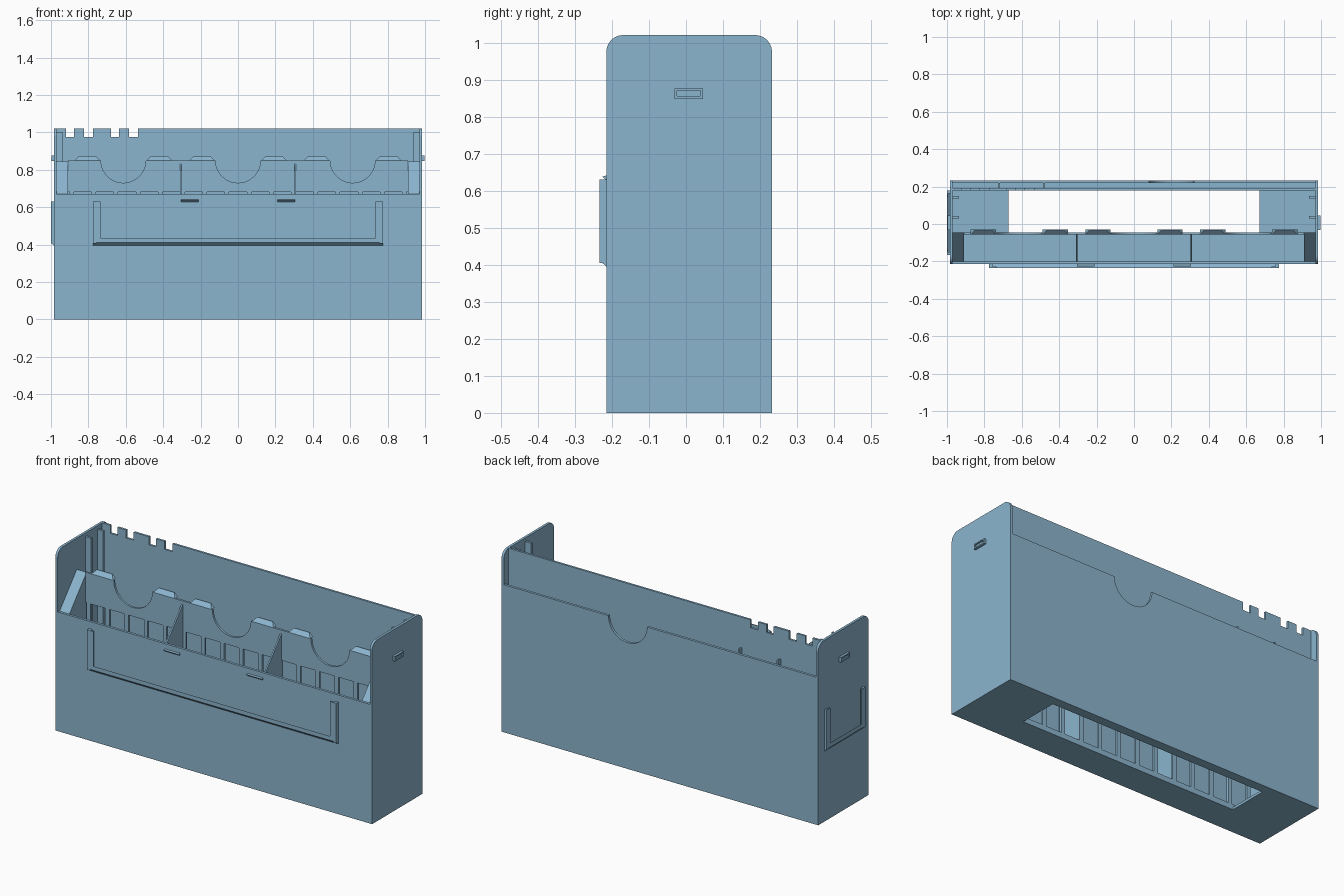
import bpy, bmesh, math
from mathutils import Vector

if "Cube" in bpy.data.objects:
    bpy.data.objects.remove(bpy.data.objects["Cube"])

blue = bpy.data.materials.new("soft_blue")
blue.diffuse_color = (0.26, 0.46, 0.62, 1)
blue.use_nodes = True
blue.node_tree.nodes["Principled BSDF"].inputs["Base Color"].default_value = blue.diffuse_color


def finish(bm, name):
    bmesh.ops.recalc_face_normals(bm, faces=bm.faces)
    me = bpy.data.meshes.new(name)
    bm.to_mesh(me)
    bm.free()
    me.materials.append(blue)
    ob = bpy.data.objects.new(name, me)
    bpy.context.collection.objects.link(ob)
    return ob


def prism(name, pts, axis, a, b):
    """Outline pts extruded from a to b along x (pts are y,z) or y (pts are x,z)."""
    bm = bmesh.new()
    place = (lambda p: (a, p[0], p[1])) if axis == 'x' else (lambda p: (p[0], a, p[1]))
    face = bm.faces.new([bm.verts.new(place(p)) for p in pts])
    out = bmesh.ops.extrude_face_region(bm, geom=[face])
    step = Vector((b - a, 0, 0)) if axis == 'x' else Vector((0, b - a, 0))
    bmesh.ops.translate(bm, vec=step,
                        verts=[v for v in out['geom'] if isinstance(v, bmesh.types.BMVert)])
    return finish(bm, name)


def box(name, x0, x1, y0, y1, z0, z1):
    return prism(name, [(x0, z0), (x1, z0), (x1, z1), (x0, z1)], 'y', y0, y1)


def arc(cx, cz, r, a0, a1, n):
    return [(cx + r * math.cos(math.radians(a0 + (a1 - a0) * i / n)),
             cz + r * math.sin(math.radians(a0 + (a1 - a0) * i / n))) for i in range(n + 1)]


W, T = 0.985, 0.014          # half width, wall thickness
YF, YB, H = -0.215, 0.232, 1.02
YI = -0.045                  # back of the partition wall

# Side walls with rounded top corners, guide rails and outer clips
side = ([(YF, 0), (YB, 0)] + arc(YB - 0.045, H - 0.045, 0.045, 0, 90, 10)
        + arc(YF + 0.045, H - 0.045, 0.045, 90, 180, 10))
for s, tag in ((-1, "left"), (1, "right")):
    prism(tag + "_side_wall", side, 'x', s * (W - T), s * W)
    for y in (0.03, 0.137):
        box(tag + "_guide_rail", *sorted((s * 0.935, s * (W - T))), y, y + 0.013, T, 1.0)
    for nm, y0, y1, z0, z1, d in (("clip_core", -0.024, 0.039, 0.855, 0.87, 0.005),
                                  ("clip_bottom", -0.031, 0.046, 0.848, 0.855, 0.013),
                                  ("clip_top", -0.031, 0.046, 0.87, 0.876, 0.013),
                                  ("clip_end", -0.031, -0.024, 0.855, 0.87, 0.013),
                                  ("clip_end", 0.039, 0.046, 0.855, 0.87, 0.013)):
        box(tag + "_" + nm, *sorted((s * W, s * (W + d))), y0, y1, z0, z1)

# Floor with a large rectangular opening
XI = W - T
box("floor_front", -XI, XI, YF, YI, 0, T)
box("floor_back", -XI, XI, 0.18, YB, 0, T)
for s in (-1, 1):
    box("floor_end", *sorted((s * 0.67, s * XI)), YI, 0.18, 0, T)

# Front wall
box("front_wall", -XI, XI, YF, YF + T, T, 0.67)

# Outer back wall with a half-round finger notch
back = [(-XI, T), (XI, T), (XI, 0.83)] + arc(0.2, 0.83, 0.12, 0, -180, 24) + [(-XI, 0.83)]
prism("outer_back_wall", back, 'y', YB - T, YB)

# Inner back panel with notched top edge
top = [(-XI, H)]
for a, b in ((-0.92, -0.877), (-0.823, -0.775), (-0.68, -0.636), (-0.583, -0.535)):
    top += [(a, H), (a, 0.975), (b, 0.975), (b, H)]
prism("inner_back_panel", [(XI, H), (XI, T), (-XI, T)] + top, 'y', 0.18, 0.192)
for x in (-0.72, -0.48):
    box("back_pocket_divider", x - 0.004, x + 0.004, 0.192, YB - T, T, 0.85)

# Partition: scalloped upper panel above a row of tall slots
PX, Y0 = 0.91, YI - 0.012
edge = [(-PX, 0.85)]
for c in (-0.613, 0, 0.613):
    edge += arc(c, 0.85, 0.12, 180, 360, 24)
prism("partition_top", edge + [(PX, 0.85), (PX, 0.68), (-PX, 0.68)], 'y', Y0, YI)
box("partition_base", -PX, PX, Y0, YI, T, 0.03)
pitch = 1.78 / 15
for i in range(16):
    x = -0.89 + i * pitch
    box("partition_post", x - 0.012, x + 0.012, Y0, YI, 0.03, 0.68)

# Sloped tabs on the partition's top edge
for c in (-0.613, 0, 0.613):
    for s in (-1, 1):
        x0, x1 = sorted((c + s * 0.125, c + s * 0.26))
        bm = bmesh.new()
        low = [bm.verts.new(p) for p in ((x0, Y0, 0.85), (x1, Y0, 0.85),
                                         (x1, -0.03, 0.85), (x0, -0.03, 0.85))]
        hi = [bm.verts.new(p) for p in ((x0 + 0.02, -0.035, 0.871), (x1 - 0.02, -0.035, 0.871),
                                        (x1 - 0.02, -0.03, 0.871), (x0 + 0.02, -0.03, 0.871))]
        bm.faces.new(low)
        bm.faces.new(hi)
        for i in range(4):
            j = (i + 1) % 4
            bm.faces.new((low[i], low[j], hi[j], hi[i]))
        finish(bm, "partition_tab")

# Sloped compartment dividers and end blocks
slope = [(YF + T, T), (YI, T), (YI, 0.845), (YF + T, 0.665)]
for s in (-1, 1):
    prism("compartment_divider", slope, 'x', s * 0.307 - 0.004, s * 0.307 + 0.004)
    prism("compartment_end_block", slope, 'x', s * PX, s * XI)

# Front label holder: U-shaped rails with overhanging lip and chamfered bottom
L = 0.775
prism("label_bottom_rail", [(YF, 0.395), (YF, 0.42), (-0.234, 0.435), (-0.234, 0.412)], 'x', -L, L)
for s in (-1, 1):
    box("label_side_rail", *sorted((s * (L - 0.018), s * L)), -0.234, YF, 0.405, 0.63)
    box("label_side_lip", *sorted((s * (L - 0.04), s * L)), -0.234, -0.228, 0.412, 0.63)
    prism("label_catch", [(YF, 0.628), (YF, 0.641), (-0.226, 0.638)], 'x',
          *sorted((s * 0.21, s * 0.305)))

# Left label holder
A, B, X = -0.165, 0.178, -1.0
prism("side_label_bottom_rail", [(-W, 0.395), (-W, 0.42), (X, 0.435), (X, 0.41)], 'y', A, B)
for e, d in ((A, 1), (B, -1)):
    box("side_label_rail", X, -W, *sorted((e, e + d * 0.015)), 0.405, 0.63)
    box("side_label_lip", X, X + 0.006, *sorted((e, e + d * 0.035)), 0.41, 0.63)
